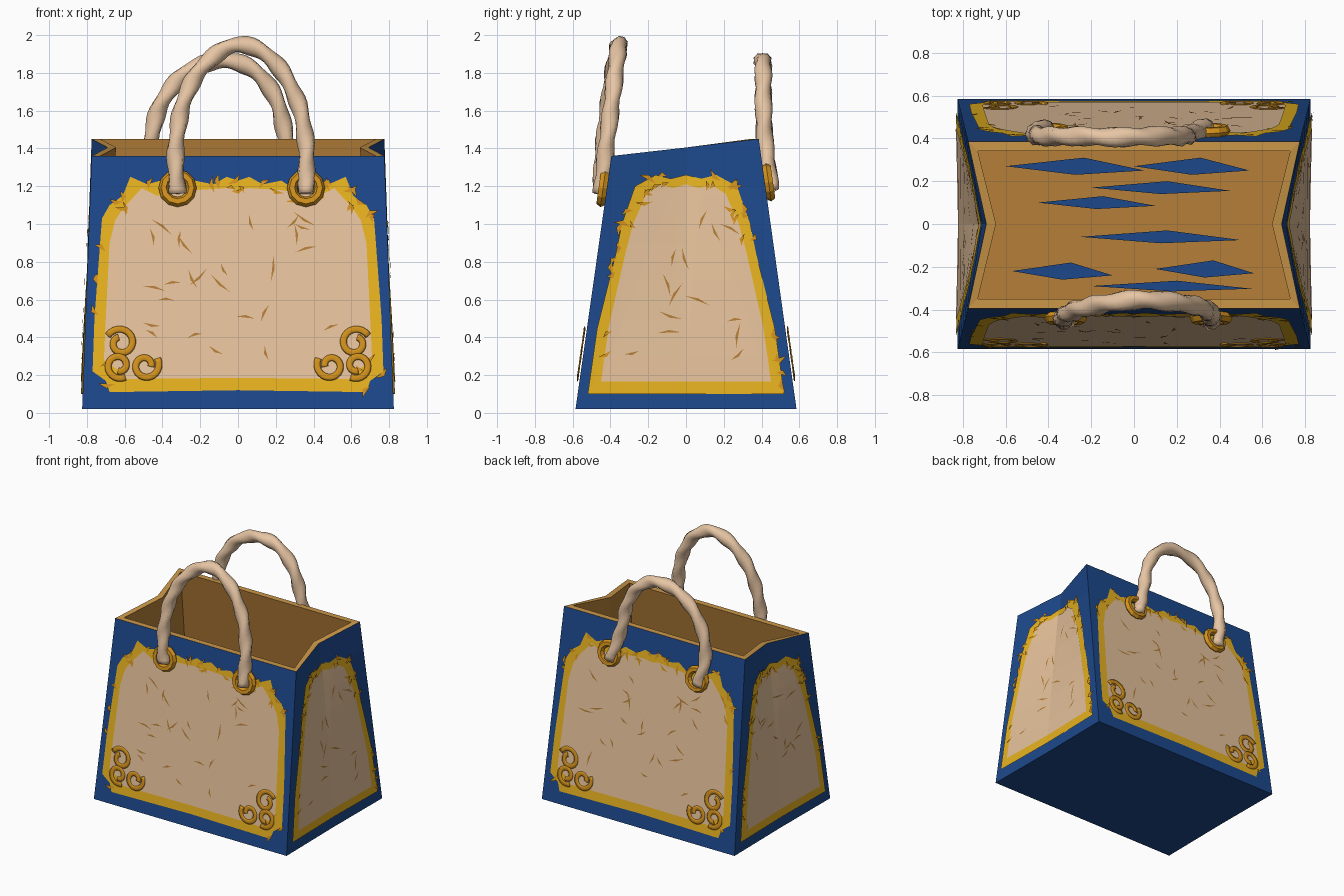
import bpy, bmesh, math, random
from mathutils import Vector

random.seed(4)
cube = bpy.data.objects.get("Cube")
if cube:
    bpy.data.objects.remove(cube, do_unlink=True)


def material(name, r, g, b):
    m = bpy.data.materials.new(name)
    m.use_nodes = True
    m.diffuse_color = (r, g, b, 1)
    bsdf = m.node_tree.nodes["Principled BSDF"]
    bsdf.inputs["Base Color"].default_value = (r, g, b, 1)
    bsdf.inputs["Roughness"].default_value = 0.8
    return m


BLUE = material("blue cloth", 0.012, 0.065, 0.26)
CREAM = material("cream cloth", 0.79, 0.54, 0.33)
YELLOW = material("yellow trim", 0.82, 0.46, 0.015)
GOLD = material("gold", 0.66, 0.29, 0.012)
LINING = material("brown lining", 0.46, 0.21, 0.04)
RIM = material("tan rim", 0.6, 0.31, 0.065)
ROPE = material("rope", 0.8, 0.56, 0.37)

BASE = 0.02
FRONT_H, BACK_H, SIDE_H = 1.34, 1.43, 1.385


def finish(bm, name, mats, smooth=False):
    me = bpy.data.meshes.new(name)
    bm.to_mesh(me)
    bm.free()
    for m in mats:
        me.materials.append(m)
    ob = bpy.data.objects.new(name, me)
    bpy.context.collection.objects.link(ob)
    for p in me.polygons:
        p.use_smooth = smooth


# Bag shell: rows of six points, sides folded inward at the middle
def ring(t, d):
    x, crease = 0.825 - 0.05 * t - d, 0.82 - 0.13 * t - d
    f, b = -(0.585 - 0.19 * t) + d, 0.585 - 0.2 * t - d
    zf, zb, zs = (BASE + t * h for h in (FRONT_H, BACK_H, SIDE_H))
    return [(-x, f, zf), (x, f, zf), (crease, 0, zs),
            (x, b, zb), (-x, b, zb), (-crease, 0, zs)]


def build_shell():
    bm = bmesh.new()
    steps = [i / 6 for i in range(7)]
    spec = [(t, 0) for t in steps] + [(max(t, 0.05), 0.045) for t in reversed(steps)]
    rows = [[bm.verts.new(p) for p in ring(t, d)] for t, d in spec]
    for k, (a, b) in enumerate(zip(rows, rows[1:])):
        for i in range(6):
            j = (i + 1) % 6
            f = bm.faces.new((a[i], a[j], b[j], b[i]))
            f.material_index = 0 if k < 6 else (1 if k == 6 else 2)
    bm.faces.new(rows[0])
    bm.faces.new(rows[-1]).material_index = 2
    bmesh.ops.recalc_face_normals(bm, faces=bm.faces)
    finish(bm, "bag_shell", [BLUE, RIM, LINING])


build_shell()


# Wall surfaces: (across, height, lift) to a point on the wall
def front_wall(u, z, lift=0):
    return Vector((u, -(0.585 - 0.19 * (z - BASE) / FRONT_H) - lift, z))


def back_wall(u, z, lift=0):
    return Vector((u, 0.585 - 0.2 * (z - BASE) / BACK_H + lift, z))


def side_wall(sx):
    def place(u, z, lift=0):
        t = (z - BASE) / SIDE_H
        fold = 0.08 * t + 0.005
        x = 0.82 - 0.13 * t + fold * abs(u) / (0.585 - 0.195 * t)
        return Vector((sx * (x + lift + 0.005), u, z))
    return place


def face_out(bm, outward):
    bm.normal_update()
    bmesh.ops.reverse_faces(bm, faces=[f for f in bm.faces if f.normal.dot(outward) < 0])


# Panel plate from half an outline, mirrored about its middle
def panel(name, half, place, outward, mat, lift, stretch=1, cuts=()):
    bm = bmesh.new()
    for s in (-1, 1):
        bm.faces.new([bm.verts.new((s * u, 0, z * stretch)) for u, z in half])
    bmesh.ops.triangulate(bm, faces=bm.faces[:])
    for z in cuts:
        geom = bm.verts[:] + bm.edges[:] + bm.faces[:]
        bmesh.ops.bisect_plane(bm, geom=geom, plane_co=(0, 0, z), plane_no=(0, 0, 1))
    for v in bm.verts:
        v.co = place(v.co.x, v.co.z, lift)
    face_out(bm, outward)
    finish(bm, name, [mat])


# Thin ragged triangles lying on a wall
def shards(name, spots, place, outward, mat, lift, size, width):
    bm = bmesh.new()
    for u, z in spots:
        a, r = random.uniform(0, 2 * math.pi), size * random.uniform(0.6, 1.2)
        du, dz = r * math.cos(a), r * math.sin(a)
        tri = [(u - du, z - dz), (u + du, z + dz), (u - width * dz / r, z + width * du / r)]
        bm.faces.new([bm.verts.new(place(p, q, lift)) for p, q in tri])
    face_out(bm, outward)
    finish(bm, name, [mat])


MAIN_TRIM = [(0, .12), (.68, .11), (.7, .17), (.77, .22), (.76, .5), (.73, .9),
             (.72, 1.03), (.68, 1.1), (.61, 1.15), (.57, 1.25), (.48, 1.21),
             (.41, 1.23), (.32, 1.17), (.23, 1.23), (.13, 1.21), (.06, 1.25), (0, 1.23)]
MAIN_CLOTH = [(0, .185), (.62, .18), (.64, .23), (.71, .28), (.7, .5), (.68, .9),
              (.65, 1.02), (.61, 1.08), (.54, 1.1), (.51, 1.19), (.43, 1.15),
              (.33, 1.11), (.22, 1.18), (.12, 1.16), (.06, 1.19), (0, 1.18)]
SIDE_TRIM = [(0, .1), (.52, .1), (.47, .45), (.37, .85), (.34, 1.0),
             (.28, 1.12), (.27, 1.2), (.16, 1.26), (.08, 1.24), (0, 1.26)]
SIDE_CLOTH = [(0, .165), (.45, .165), (.41, .45), (.32, .85), (.28, 1.0),
              (.23, 1.09), (.21, 1.16), (.13, 1.21), (.07, 1.19), (0, 1.21)]
LEVELS = [0.3, 0.5, 0.7, 0.9, 1.05, 1.15]


def edge_spots(half, stretch, count):
    spots = []
    for _ in range(count):
        i, t, s = random.randrange(1, len(half) - 1), random.random(), random.choice((-1, 1))
        (u0, z0), (u1, z1) = half[i], half[i + 1]
        spots.append((s * (u0 + (u1 - u0) * t), (z0 + (z1 - z0) * t) * stretch))
    return spots


def decorated_wall(side, place, out, trim, cloth, stretch, cuts, half_width):
    panel(side + "_trim", trim, place, out, YELLOW, 0.005, stretch, cuts)
    panel(side + "_cloth", cloth, place, out, CREAM, 0.01, stretch, cuts)
    inner = [(random.uniform(-1, 1) * half_width * (1 - 0.25 * z), z)
             for z in (random.uniform(0.28, 1.08) for _ in range(int(40 * half_width)))]
    shards(side + "_tears", inner, place, out, LINING, 0.014, 0.06, 0.014)
    shards(side + "_edge_tears", edge_spots(trim, stretch, 22), place, out, GOLD, 0.012, 0.04, 0.025)
    shards(side + "_inner_tears", edge_spots(cloth, stretch, 14), place, out, GOLD, 0.013, 0.04, 0.02)


decorated_wall("front", front_wall, Vector((0, -1, 0)), MAIN_TRIM, MAIN_CLOTH, 1, (), 0.65)
decorated_wall("back", back_wall, Vector((0, 1, 0)), MAIN_TRIM, MAIN_CLOTH, 1.05, (), 0.65)
for side, sx in (("left", 1), ("right", -1)):
    decorated_wall(side, side_wall(sx), Vector((sx, 0, 0)), SIDE_TRIM, SIDE_CLOTH, 1, LEVELS, 0.35)


# Tube along a path lying near the xz plane, with optional rope twist or flattening
def sweep(name, path, radius, mat, sides=8, lobes=0.0, flat=1.0):
    bm = bmesh.new()
    rows, travelled = [], 0
    for i, p in enumerate(path):
        a, b = path[max(i - 1, 0)], path[min(i + 1, len(path) - 1)]
        tangent = (b - a).normalized()
        across = tangent.cross(Vector((0, 1, 0))).normalized()
        normal = across.cross(tangent)
        if i:
            travelled += (p - path[i - 1]).length
        row = []
        for k in range(sides):
            ang = 2 * math.pi * k / sides
            r = radius * (1 + lobes * math.cos(2 * ang + 10 * math.pi * travelled))
            row.append(bm.verts.new(p + r * (math.cos(ang) * across + flat * math.sin(ang) * normal)))
        rows.append(row)
    for a, b in zip(rows, rows[1:]):
        for k in range(sides):
            j = (k + 1) % sides
            bm.faces.new((a[k], a[j], b[j], b[k]))
    bm.faces.new(rows[0])
    bm.faces.new(rows[-1])
    bmesh.ops.recalc_face_normals(bm, faces=bm.faces)
    finish(bm, name, [mat], True)


def smooth_path(points, steps=8):
    pts = [Vector(p) for p in points]
    pts = [2 * pts[0] - pts[1]] + pts + [2 * pts[-1] - pts[-2]]
    path = []
    for p0, p1, p2, p3 in zip(pts, pts[1:], pts[2:], pts[3:]):
        for i in range(steps):
            t = i / steps
            path.append(0.5 * (2 * p1 + (p2 - p0) * t + (2 * p0 - 5 * p1 + 4 * p2 - p3) * t ** 2
                               + (3 * p1 - p0 - 3 * p2 + p3) * t ** 3))
    return path + [pts[-2]]


# Rope handles
FRONT_PATH = [(-.32, -.45, 1.16), (-.33, -.44, 1.38), (-.29, -.41, 1.64), (-.18, -.38, 1.84),
              (0, -.355, 1.95), (.18, -.365, 1.87), (.31, -.39, 1.66), (.36, -.42, 1.42),
              (.36, -.45, 1.16)]
BACK_PATH = [(-.42, .45, 1.18), (-.46, .42, 1.4), (-.41, .41, 1.63), (-.26, .41, 1.81),
             (-.06, .405, 1.865), (.1, .41, 1.8), (.21, .41, 1.64), (.26, .42, 1.42),
             (.33, .45, 1.18)]
sweep("front_handle", smooth_path(FRONT_PATH), 0.044, ROPE, 10, 0.13)
sweep("back_handle", smooth_path(BACK_PATH), 0.044, ROPE, 10, 0.13)

# Gold rings holding the handles
for name, x, z, place, tilt in (("front_right_ring", -.32, 1.19, front_wall, -1),
                                ("front_left_ring", .36, 1.19, front_wall, -1),
                                ("back_right_ring", -.4, 1.22, back_wall, 1),
                                ("back_left_ring", .35, 1.22, back_wall, 1)):
    bpy.ops.mesh.primitive_torus_add(major_radius=0.074, minor_radius=0.027, major_segments=12,
                                     minor_segments=6, location=place(x, z, 0.02),
                                     rotation=(math.pi / 2 + tilt * 0.14, 0, 0))
    bpy.context.object.name = name
    bpy.context.object.data.materials.append(GOLD)

# Flat scroll ornaments in the lower corners
SCROLLS = [(.62, .37, .08, 0.5), (.49, .25, .075, 2.6), (.63, .25, .07, 4.2)]
for side, place in (("front", front_wall), ("back", back_wall)):
    for sx in (-1, 1):
        for n, (cx, cz, r, start) in enumerate(SCROLLS):
            path = []
            for i in range(25):
                a, k = start + i / 24 * 7, r * (1 - 0.6 * i / 24)
                path.append(place(sx * (cx + k * math.cos(a)), cz + k * math.sin(a), 0.012))
            sweep(f"{side}_scroll_{'left' if sx > 0 else 'right'}_{n}", path, 0.018, GOLD, 6, 0, 0.25)

# Blue slivers on the inside floor
SLIVERS = [(-.6, .05, .27, .04), (0, .54, .27, .04), (-.2, .45, .17, .03), (-.45, .1, .1, .03),
           (-.25, .5, -.06, .03), (-.57, -.1, -.22, .04), (.1, .56, -.21, .04), (-.2, .55, -.29, .025)]
bm = bmesh.new()
for x0, x1, y, h in SLIVERS:
    mid = (x0 + x1) / 2
    corners = [(x0, y), (mid, y - h), (x1, y - h / 2), (mid + h, y + h)]
    bm.faces.new([bm.verts.new((px, py, 0.098)) for px, py in corners])
finish(bm, "floor_slivers", [BLUE])
